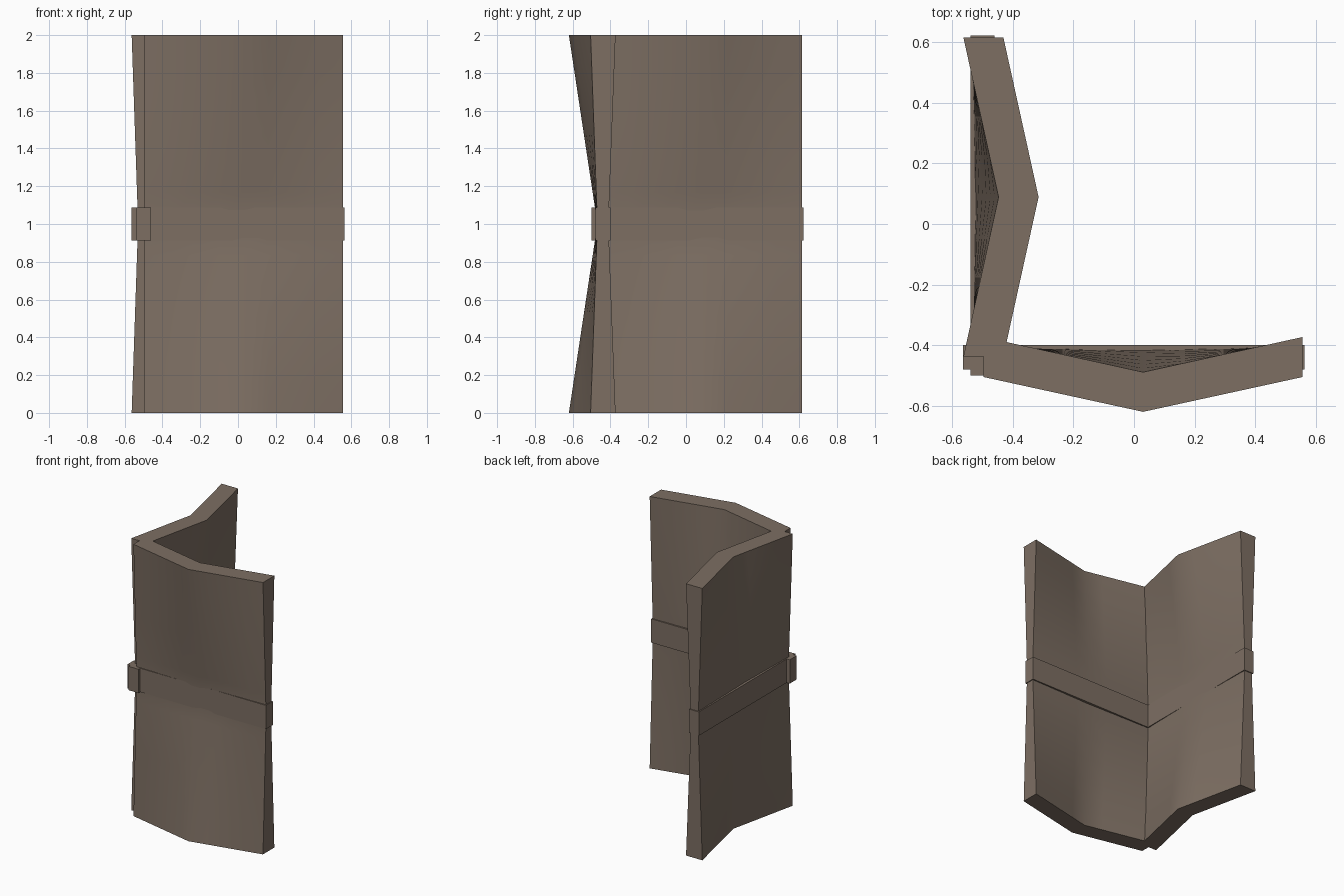
import bpy, bmesh

if "Cube" in bpy.data.objects:
    bpy.data.objects.remove(bpy.data.objects["Cube"])

mat = bpy.data.materials.new("weathered brown")
mat.diffuse_color = (0.205, 0.158, 0.124, 1)
mat.use_nodes = True
mat.node_tree.nodes["Principled BSDF"].inputs["Base Color"].default_value = mat.diffuse_color

NU, NZ = 8, 12  # subdivisions along the wall and up the wall


def lerp(a, b, t):
    return a + (b - a) * t


def finish(name, bm):
    bmesh.ops.recalc_face_normals(bm, faces=bm.faces)
    me = bpy.data.meshes.new(name)
    bm.to_mesh(me)
    bm.free()
    me.materials.append(mat)
    ob = bpy.data.objects.new(name, me)
    bpy.context.collection.objects.link(ob)
    return ob


def panel(name, u0, u1, outer, inner, place):
    """Wall folded along its centre at top and bottom, flat at mid height.
    outer / inner = (depth at ends, depth at centre, depth at mid height)."""
    bm = bmesh.new()
    grid = {}
    for side, (end, centre, mid) in enumerate((outer, inner)):
        for i in range(NU + 1):
            t = i / NU
            fold = lerp(end, centre, 1 - abs(2 * t - 1))
            for k in range(NZ + 1):
                z = 2 * k / NZ
                d = lerp(mid, fold, abs(z - 1))
                grid[side, i, k] = bm.verts.new(place(lerp(u0, u1, t), d, z))

    def quad(*keys):
        bm.faces.new([grid[key] for key in keys])

    # broad faces
    for s in (0, 1):
        for i in range(NU):
            for k in range(NZ):
                quad((s, i, k), (s, i + 1, k), (s, i + 1, k + 1), (s, i, k + 1))
    # top and bottom rims
    for k in (0, NZ):
        for i in range(NU):
            quad((0, i, k), (0, i + 1, k), (1, i + 1, k), (1, i, k))
    # end faces
    for i in (0, NU):
        for k in range(NZ):
            quad((0, i, k), (0, i, k + 1), (1, i, k + 1), (1, i, k))
    ob = finish(name, bm)
    bpy.ops.object.select_all(action='DESELECT')
    ob.select_set(True)
    bpy.context.view_layer.objects.active = ob
    bpy.ops.object.shade_smooth_by_angle(angle=0.52)


def band(name, lo, hi):
    bm = bmesh.new()
    bmesh.ops.create_cube(bm, size=1)
    for v in bm.verts:
        v.co = [lerp(lo[a], hi[a], v.co[a] + 0.5) for a in range(3)]
    finish(name, bm)


# Two folded walls meeting at the front left corner
panel("front_wall", -0.497, 0.557, (-0.505, -0.62, -0.469), (-0.373, -0.489, -0.411),
      lambda u, d, z: (u, d, z))
panel("left_wall", -0.437, 0.615, (-0.563, -0.447, -0.529), (-0.431, -0.315, -0.471),
      lambda u, d, z: (d, u, z))

# Straight bands around mid height
band("front_band", (-0.565, -0.48, 0.913), (0.563, -0.40, 1.088))
band("left_band", (-0.54, -0.50, 0.913), (-0.46, 0.622, 1.088))
